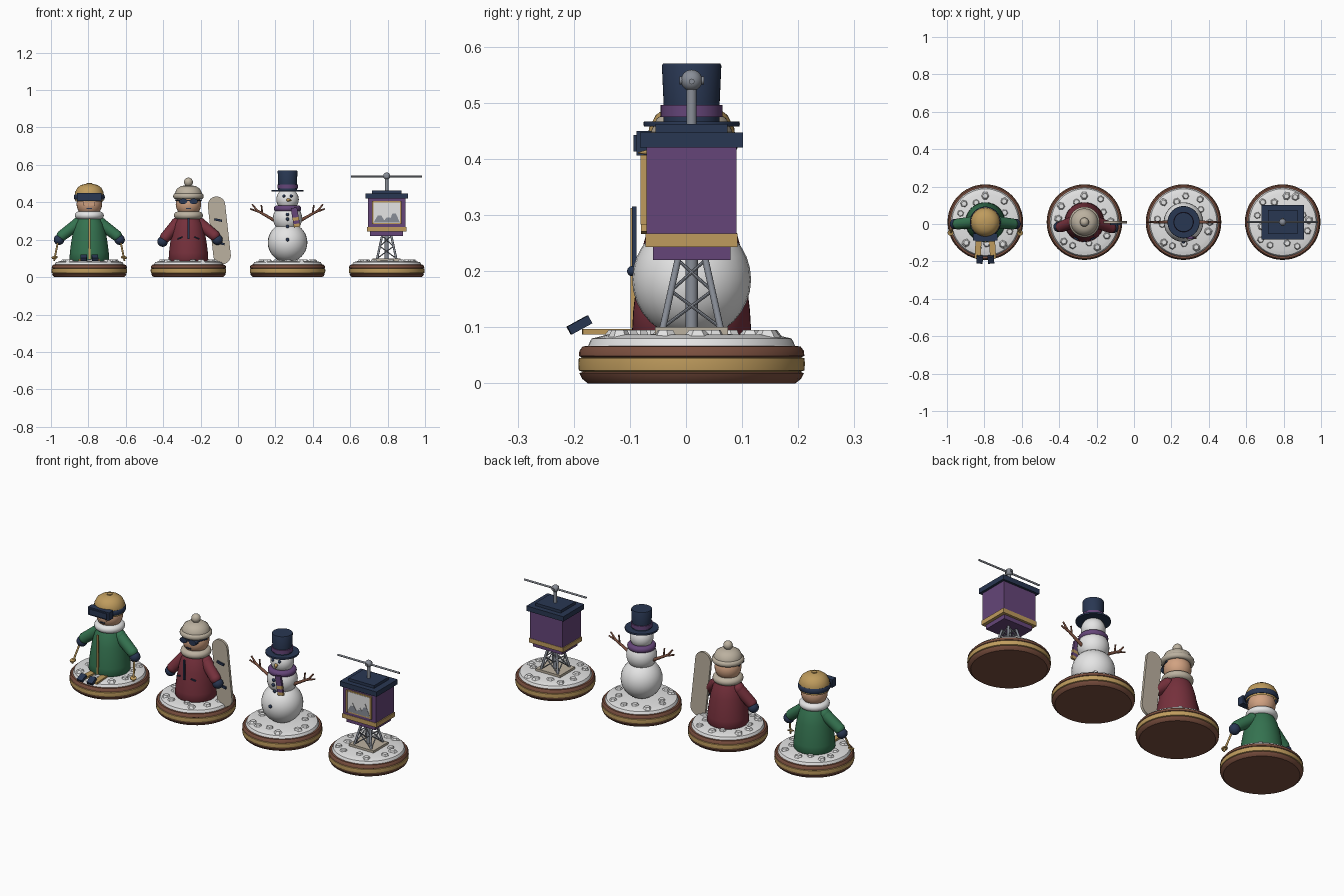
import bpy, bmesh, math, random
from mathutils import Vector, Matrix

cube = bpy.data.objects.get("Cube")
if cube:
    bpy.data.objects.remove(cube)
random.seed(4)
CY = 0.01  # shared depth centre of the four ornaments


def material(name, *rgb):
    m = bpy.data.materials.new(name)
    m.use_nodes = True
    m.diffuse_color = (*rgb, 1)
    m.node_tree.nodes["Principled BSDF"].inputs["Base Color"].default_value = (*rgb, 1)
    return m


white = material("snow white", .78, .78, .78)
brown = material("wood brown", .2, .08, .05)
gold = material("gold", .52, .33, .11)
navy = material("navy", .022, .038, .085)
purple = material("purple", .13, .06, .19)
green = material("green", .035, .17, .08)
red = material("dark red", .18, .03, .045)
skin = material("skin", .64, .36, .22)
beige = material("beige", .5, .44, .35)
grey = material("grey", .25, .27, .31)


def finish(name, bm, mat, matrix=None):
    """Store a mesh, smooth except across sharp edges."""
    if matrix:
        bm.transform(matrix)
    bmesh.ops.recalc_face_normals(bm, faces=bm.faces)
    for f in bm.faces:
        f.smooth = True
    for e in bm.edges:
        e.smooth = len(e.link_faces) == 2 and e.calc_face_angle(0) < math.radians(35)
    me = bpy.data.meshes.new(name)
    bm.to_mesh(me)
    bm.free()
    me.materials.append(mat)
    ob = bpy.data.objects.new(name, me)
    bpy.context.collection.objects.link(ob)
    return ob


def lathe(name, mat, x, profile, closed=False, steps=48):
    """Spin (radius, height) points around a vertical axis at x."""
    bm = bmesh.new()
    vs = [bm.verts.new((r, 0, z)) for r, z in profile]
    es = [bm.edges.new(p) for p in zip(vs, vs[1:])]
    if closed:
        es.append(bm.edges.new((vs[-1], vs[0])))
    bmesh.ops.spin(bm, geom=vs + es, cent=(0, 0, 0), axis=(0, 0, 1),
                   angle=math.tau, steps=steps)
    bmesh.ops.remove_doubles(bm, verts=bm.verts, dist=1e-5)
    return finish(name, bm, mat, Matrix.Translation((x, CY, 0)))


def ring(name, mat, x, z, major, rr, rz):
    pts = [(major + rr * math.cos(a), z + rz * math.sin(a))
           for a in [i * math.tau / 14 for i in range(14)]]
    lathe(name, mat, x, pts, True)


def ball(name, mat, centre, r, squash=1):
    bm = bmesh.new()
    bmesh.ops.create_uvsphere(bm, u_segments=28, v_segments=16, radius=r)
    finish(name, bm, mat, Matrix.Translation(centre) @ Matrix.Diagonal((1, 1, squash, 1)))


def tube(name, mat, a, b, r1, r2=None, sides=14):
    a, b = Vector(a), Vector(b)
    bm = bmesh.new()
    bmesh.ops.create_cone(bm, cap_ends=True, segments=sides, radius1=r1,
                          radius2=r1 if r2 is None else r2, depth=(b - a).length)
    turn = (b - a).to_track_quat('Z', 'Y').to_matrix().to_4x4()
    finish(name, bm, mat, Matrix.Translation((a + b) / 2) @ turn)


def box(name, mat, centre, size, rot=(0, 0, 0)):
    bm = bmesh.new()
    bmesh.ops.create_cube(bm, size=1)
    turn = Matrix.Rotation(rot[2], 4, 'Z') @ Matrix.Rotation(rot[1], 4, 'Y') @ Matrix.Rotation(rot[0], 4, 'X')
    finish(name, bm, mat, Matrix.Translation(centre) @ turn @ Matrix.Diagonal((*size, 1)))


def plate(name, mat, pts, y, thick):
    """Extrude an (x, z) outline backwards from depth y."""
    bm = bmesh.new()
    f = bm.faces.new([bm.verts.new((x, y, z)) for x, z in pts])
    new = bmesh.ops.extrude_face_region(bm, geom=[f])["geom"]
    bmesh.ops.translate(bm, vec=(0, thick, 0), verts=[v for v in new if isinstance(v, bmesh.types.BMVert)])
    finish(name, bm, mat)


def base(x):
    lathe("base_foot", brown, x, [(0, 0), (.185, 0), (.195, .008), (.2, .018), (.19, .022)])
    lathe("base_gold_band", gold, x, [(.19, .019), (.201, .023), (.202, .035), (.201, .045), (.19, .047)])
    lathe("base_rim", brown, x, [(.195, .046), (.201, .049), (.2, .058), (.194, .066), (.17, .067)])
    lathe("base_snow", white, x, [(.185, .065), (.182, .073), (.178, .08), (.165, .083), (.15, .087), (0, .088)])
    # Faceted snow clumps scattered round the figure
    for i in range(13):
        a = i * math.tau / 13 + random.uniform(-.15, .15)
        r = (.14, .115, .15)[i % 3]
        bm = bmesh.new()
        bmesh.ops.create_cone(bm, cap_ends=True, segments=6, radius1=random.uniform(.02, .027),
                              radius2=.014, depth=.014)
        finish("snow_clump", bm, white, Matrix.Translation((x + r * math.cos(a), CY + r * math.sin(a), .088))
               @ Matrix.Rotation(a, 4, 'Z'))


def person(x, coat, collar, hands):
    """Coat, sleeves, mittens, collar and head shared by both riders."""
    lathe("coat", coat, x, [(0, .085), (.1, .085), (.106, .095), (.104, .13), (.098, .18),
                            (.088, .24), (.076, .285), (.06, .315), (0, .33)])
    ring("collar", collar, x, .33, .055, .023, .021)
    ball("head", skin, (x, CY, .39), .068)
    box("mouth", navy, (x, CY - .063, .366), (.028, .006, .006))
    for s, (dx, y, z) in zip((-1, 1), hands):
        shoulder, cuff = (x + s * .062, CY, .285), (x + s * dx * .9, y, z + .022)
        tube("sleeve", coat, shoulder, cuff, .032, .029, 20)
        ball("shoulder", coat, shoulder, .033)
        ball("cuff", coat, cuff, .029)
        ball("mitten", navy, (x + s * dx, y, z), .028)


# Skier
x = -.795
base(x)
person(x, green, white, [(.162, 0, .2), (.162, 0, .2)])
box("coat_zip", gold, (x, -.095, .205), (.011, .008, .215))
lathe("helmet", gold, x, [(.074, .405), (.079, .43), (.076, .455), (.064, .478), (.045, .492), (.02, .499), (0, .5)])
lathe("helmet_button", gold, x, [(.014, .495), (.014, .503), (0, .504)])
ring("goggle_strap", navy, x, .428, .077, .006, .014)
box("goggle_frame", navy, (x, -.07, .428), (.13, .036, .044))
box("goggle_lens", navy, (x, -.09, .428), (.105, .008, .03))
box("face", skin, (x, -.045, .398), (.06, .03, .03))
for s in (-1, 1):
    box("ski", gold, (x + s * .036, -.09, .092), (.032, .19, .01), (0, 0, s * .06))
    box("ski_tip", navy, (x + s * .03, -.19, .104), (.034, .042, .016), (.5, 0, s * .06))
    top, tip = (x + s * .158, .005, .235), (x + s * .188, -.05, .088)
    tube("ski_pole", gold, top, tip, .005)
    tube("pole_basket", gold, (x + s * .185, -.046, .102), (x + s * .186, -.048, .108), .016)

# Snowboarder
x = -.265
base(x)
person(x, red, beige, [(.138, -.015, .19), (.155, -.02, .2)])
box("coat_zip", navy, (x, -.092, .26), (.009, .008, .11))
for s in (-1, 1):
    box("pocket_slit", navy, (x + s * .045, -.078, .21), (.028, .008, .006), (0, s * .35, s * .45))
    plate("sunglass_lens", navy, [(x + s * (.028 + .022 * math.cos(a)), .405 + .015 * math.sin(a))
                                  for a in [i * math.tau / 14 for i in range(14)]], -.062, .025)
    tube("sunglass_arm", navy, (x + s * .045, -.045, .41), (x + s * .068, .01, .412), .004)
box("sunglass_bridge", navy, (x, -.058, .41), (.02, .01, .007))
lathe("hat_crown", beige, x, [(.074, .425), (.072, .45), (.062, .472), (.04, .487), (0, .492)])
ring("hat_brim", beige, x, .433, .068, .014, .016)
ball("hat_pompom", beige, (x, CY, .508), .024)

# Board standing in the snow with a slight lean
lean = Matrix.Rotation(.11, 2)
outline = []
for i in range(24):
    a = (i + .5) * math.tau / 24
    p = lean @ Vector((.047 * math.cos(a), math.copysign(.135, math.sin(a)) + .047 * math.sin(a)))
    outline.append((-.1 + p.x, .25 + p.y))
plate("snowboard", beige, outline, .002, .014)
for dz in (-.07, .055):
    box("board_binding", navy, (-.1 - dz * .11, -.002, .25 + dz), (.042, .009, .012), (0, .2, 0))

# Snowman
x = .265
base(x)
for name, z, r in (("snow_body", .185, .106), ("snow_chest", .315, .078), ("snow_head", .415, .06)):
    ball(name, white, (x, CY, z), r)
ring("scarf", purple, x, .366, .055, .018, .018)
for z, y in ((.2, -.096), (.27, -.056), (.31, -.069), (.335, -.066)):
    ball("button", navy, (x, y, z), .009)
tube("nose", gold, (x, -.04, .413), (x + .022, -.085, .411), .011, .001)
for s in (-1, 1):
    ball("eye", navy, (x + s * .02, -.044, .434), .008)
    tube("arm", brown, (x + s * .065, CY, .3), (x + s * .165, CY, .357), .009, .006)
    tube("twig_outer", brown, (x + s * .15, CY, .348), (x + s * .2, CY, .365), .006, .004)
    tube("twig_upper", brown, (x + s * .16, CY, .353), (x + s * .19, CY, .39), .006, .004)
    tube("twig_inner", brown, (x + s * .135, CY, .34), (x + s * .14, CY, .385), .005, .004)
for i in range(6):  # striped scarf tail
    cx, z = x + .035 + i * .003, .362 - i * .017
    box("scarf_tail", gold if i in (3, 5) else purple, (cx, -.074, z), (.034, .012, .0175), (0, -.15, 0))
lathe("hat_rim", navy, x, [(0, .458), (.085, .458), (.086, .462), (.085, .467), (0, .467)])
lathe("hat_top", navy, x, [(.05, .466), (.05, .5), (.053, .566), (.051, .57), (0, .57)])
lathe("hat_band", purple, x, [(.05, .475), (.055, .475), (.055, .496), (.05, .496)])

# Gondola lift
x = .795
base(x)
box("tower_pad", beige, (x, CY, .092), (.15, .13, .016))
tube("tower_column", grey, (x, CY, .09), (x, CY, .225), .011)
corners = [(1, 1), (-1, 1), (-1, -1), (1, -1)]
for i, (a, b) in enumerate(corners):
    c, d = corners[(i + 1) % 4]

    def at(u, v, z):
        w = .051 - (z - .1) * .22
        return x + u * w, CY + v * w, z
    tube("tower_leg", grey, at(a, b, .098), at(a, b, .225), .006)
    for z0, z1 in ((.1, .165), (.165, .22)):
        tube("tower_brace", grey, at(a, b, z0), at(c, d, z1), .003, sides=8)
        tube("tower_brace", grey, at(c, d, z0), at(a, b, z1), .003, sides=8)
for name, mat, w, d, z0, z1 in (
        ("cabin_floor", purple, .176, .138, .22, .244), ("cabin_gold_band", gold, .21, .164, .243, .267),
        ("cabin_walls", purple, .2, .16, .266, .421), ("roof", navy, .226, .184, .42, .447),
        ("roof_cap", navy, .156, .128, .446, .462)):
    box(name, mat, (x, CY, (z0 + z1) / 2), (w, d, z1 - z0))
tube("roof_mast", grey, (x, CY, .46), (x, CY, .54), .009)
ball("cable_pulley", grey, (x, CY, .54), .019)
tube("cable", grey, (x - .19, CY, .538), (x + .19, CY, .538), .005)
for s in (-1, 1):
    tube("pulley_hub", grey, (x, CY, .54), (x, CY + s * .022, .54), .007)

# Front window with a mountain scene
box("window_frame", gold, (x, -.0715, .345), (.156, .008, .124))
box("window_pane", white, (x, -.073, .345), (.142, .008, .11))
for dx, peak, w in ((-.038, .345, .033), (.008, .33, .03), (.04, .36, .031)):
    z0, cap = .291, .3
    plate("mountain", grey, [(x + dx - w, z0), (x + dx + w, z0), (x + dx, peak)], -.0785, .004)
    plate("mountain_cap", white, [(x + dx - w * cap, peak - (peak - z0) * cap),
                                  (x + dx + w * cap, peak - (peak - z0) * cap), (x + dx, peak)], -.08, .003)
for s in (-1, 1):
    box("window_post", gold, (x + s * .074, -.077, .345), (.008, .008, .124))
